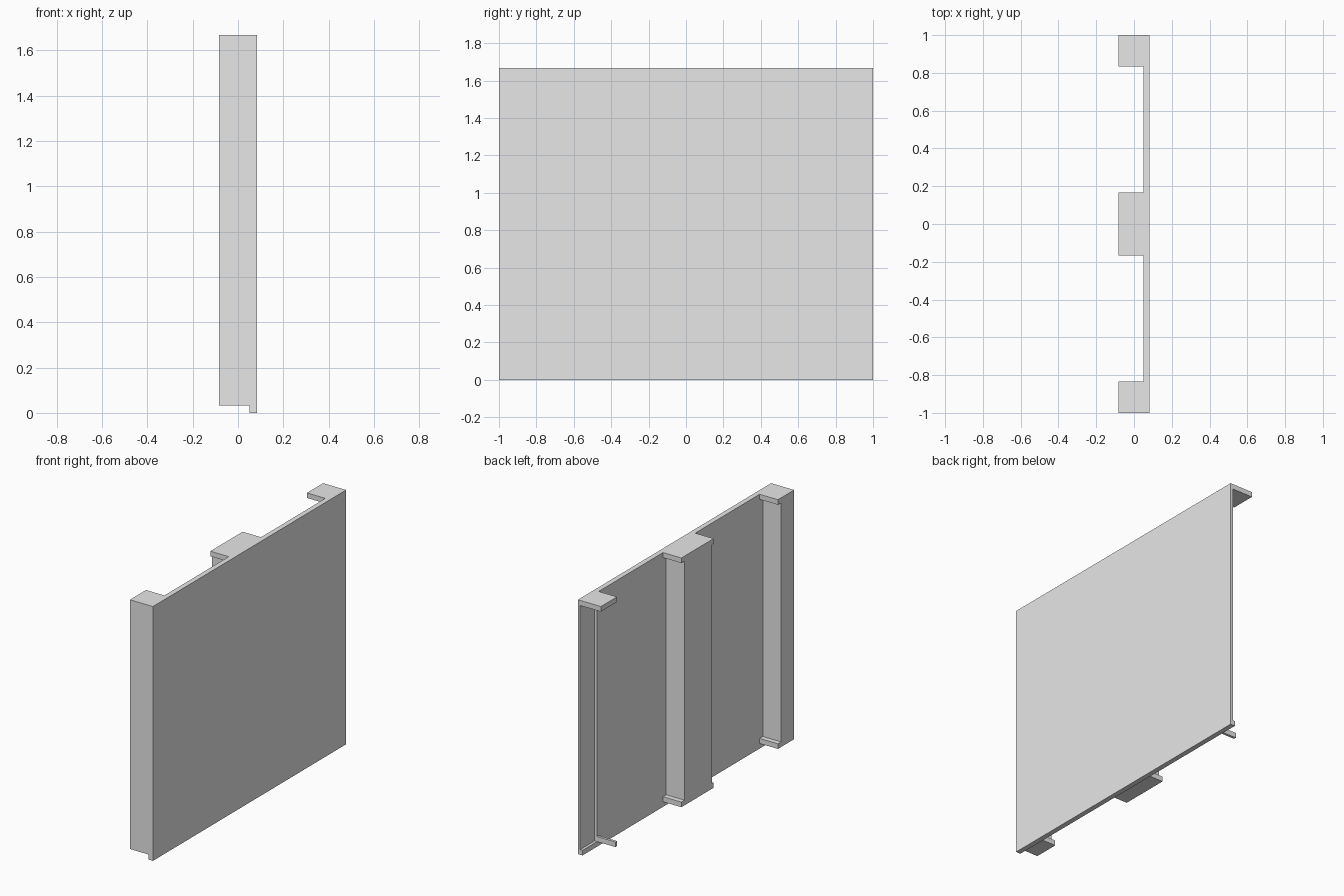
import bpy
import bmesh

cube = bpy.data.objects.get("Cube")
if cube:
    bpy.data.objects.remove(cube, do_unlink=True)

U = 1 / 60            # the design grid: two units of it make one board thickness
TOP = 100 * U
BACK, FACE = -5 * U, 5 * U
INNER = FACE - 2 * U  # inner side of the panel

grey = bpy.data.materials.new("light grey")
grey.use_nodes = True
colour = (0.8, 0.8, 0.8, 1)
grey.diffuse_color = colour
grey.node_tree.nodes["Principled BSDF"].inputs["Base Color"].default_value = colour


def box(name, x, y, z):
    """Box from (low, high) ranges on each axis."""
    bm = bmesh.new()
    bmesh.ops.create_cube(bm, size=1)
    for v in bm.verts:
        v.co = [r[0] if c < 0 else r[1] for c, r in zip(v.co, (x, y, z))]
    mesh = bpy.data.meshes.new(name)
    bm.to_mesh(mesh)
    bm.free()
    mesh.materials.append(grey)
    obj = bpy.data.objects.new(name, mesh)
    bpy.context.collection.objects.link(obj)
    return obj


# Panel with a shallow recess open at its rear end
panel = box("panel", (INNER, FACE), (-1, 1), (0, TOP))
cutter = box("recess_cutter", (BACK, FACE - U), (51 * U, 1.1), (2 * U, TOP - 2 * U))
cutter.hide_render = True
cut = panel.modifiers.new("recess", "BOOLEAN")
cut.operation = "DIFFERENCE"
cut.solver = "EXACT"
cut.object = cutter
bpy.context.view_layer.update()
cut_mesh = bpy.data.meshes.new_from_object(
    panel.evaluated_get(bpy.context.evaluated_depsgraph_get()))
panel.modifiers.clear()
panel.data = cut_mesh
bpy.data.objects.remove(cutter, do_unlink=True)

# Cap plates along the top edge
for name, low, high in (("front", -60, -50), ("middle", -10, 10), ("rear", 50, 60)):
    box(name + "_top_plate", (BACK, INNER), (low * U, high * U), (TOP - 2 * U, TOP))

# Foot plates; the rear one is only a narrow bar
for name, low, high in (("front", -60, -50), ("middle", -10, 10), ("rear", 50, 51)):
    box(name + "_bottom_plate", (BACK, INNER), (low * U, high * U), (2 * U, 4 * U))

# Upright posts between the plates
for name, low, high in (("front", -60, -52), ("middle", -9, 8)):
    box(name + "_post", (BACK, INNER), (low * U, high * U), (4 * U, TOP - 2 * U))
